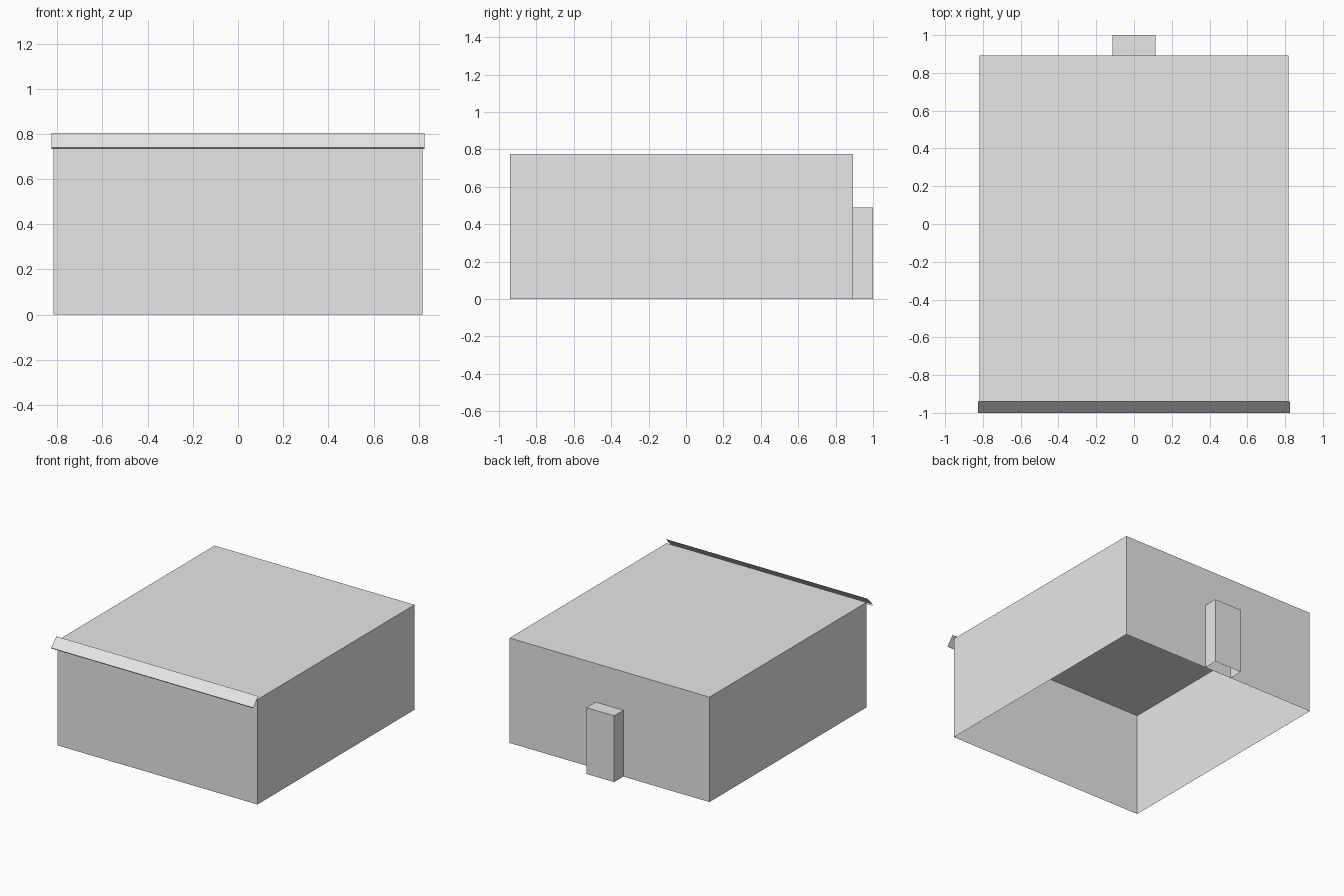
import bpy
import bmesh

cube = bpy.data.objects.get("Cube")
if cube:
    bpy.data.objects.remove(cube, do_unlink=True)

# One plain grey for everything
grey = bpy.data.materials.new("light grey")
grey.use_nodes = True
color = (0.8, 0.8, 0.8, 1)
grey.diffuse_color = color
grey.node_tree.nodes["Principled BSDF"].inputs["Base Color"].default_value = color


def add_object(name, bm):
    mesh = bpy.data.meshes.new(name)
    bm.to_mesh(mesh)
    bm.free()
    mesh.materials.append(grey)
    obj = bpy.data.objects.new(name, mesh)
    bpy.context.collection.objects.link(obj)
    return obj


def open_box(name, half_width, front, back, height):
    """Box standing on the ground, without a floor."""
    bm = bmesh.new()
    bmesh.ops.create_cube(bm, size=1)
    for v in bm.verts:
        v.co.x *= 2 * half_width
        v.co.y = front if v.co.y < 0 else back
        v.co.z = height if v.co.z > 0 else 0
    floor = [f for f in bm.faces if f.normal.z < -0.5]
    bmesh.ops.delete(bm, geom=floor, context="FACES_ONLY")
    return add_object(name, bm)


def sheet(name, profile, half_width):
    """Thin strip: a (y, z) profile swept along x, open at both ends."""
    bm = bmesh.new()
    rows = [[bm.verts.new((x, y, z)) for x in (-half_width, half_width)]
            for y, z in profile]
    for (a, b), (c, d) in zip(rows, rows[1:]):
        bm.faces.new((c, d, b, a))
    return add_object(name, bm)


# Main hall and the small block on its rear wall
open_box("building_body", 0.817, -0.94, 0.893, 0.775)
open_box("rear_block", 0.113, 0.893, 1.0, 0.49)

# Sloping canopy along the front roof edge, with a narrow lower lip
sheet("front_canopy", [(-0.941, 0.803), (-1.0, 0.74), (-0.993, 0.732)], 0.825)
